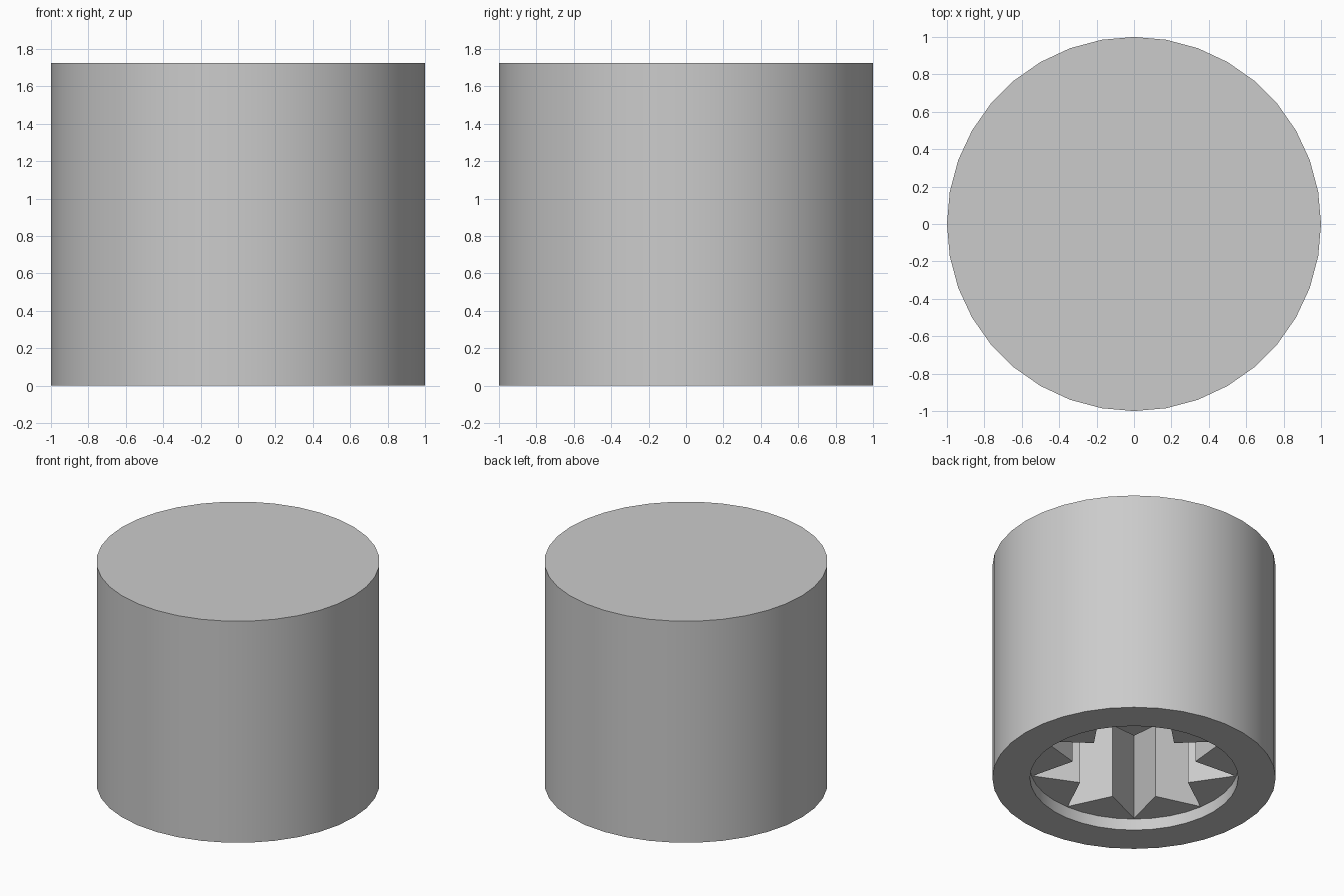
import bpy
import bmesh
from math import cos, sin, pi
from mathutils import Vector

old = bpy.data.objects.get("Cube")
if old:
    bpy.data.objects.remove(old, do_unlink=True)

SIDES = 36
HEIGHT = 1.725
BORE_R, BORE_DEPTH = 0.735, 0.09
TIP_R, VALLEY_R, SOCKET_TOP = 0.727, 0.44, 1.3


def polar(radius, step):
    a = -pi / 2 + 2 * pi * step / SIDES
    return Vector((radius * cos(a), radius * sin(a), 0))


def circle(radius):
    return [polar(radius, i) for i in range(SIDES)]


def star():
    """Nine-pointed outline: tip, edge middle, valley, edge middle, ..."""
    corners = [polar(VALLEY_R if i % 4 else TIP_R, i) for i in range(0, SIDES, 2)]
    points = []
    for i, p in enumerate(corners):
        points += [p, (p + corners[(i + 1) % len(corners)]) / 2]
    return points


# Plain grey material
grey = bpy.data.materials.new("plain grey")
grey.use_nodes = True
colour = (0.6, 0.6, 0.6, 1)
grey.diffuse_color = colour
grey.node_tree.nodes["Principled BSDF"].inputs["Base Color"].default_value = colour

# Outer wall, rim, shallow round recess, ledge and star socket as stacked rings
layers = [
    (circle(1), HEIGHT),
    (circle(1), 0),
    (circle(BORE_R), 0),
    (circle(BORE_R), BORE_DEPTH),
    (star(), BORE_DEPTH),
    (star(), SOCKET_TOP),
]
bm = bmesh.new()
rings = [[bm.verts.new((p.x, p.y, z)) for p in outline] for outline, z in layers]
for a, b in zip(rings, rings[1:]):
    for i in range(SIDES):
        j = (i + 1) % SIDES
        bm.faces.new((a[i], b[i], b[j], a[j]))

# Flat top and socket ceiling
bm.faces.new(rings[0])
bm.faces.new(list(reversed(rings[-1])))
bmesh.ops.recalc_face_normals(bm, faces=bm.faces)

mesh = bpy.data.meshes.new("socketed_cylinder")
bm.to_mesh(mesh)
bm.free()
mesh.materials.append(grey)
body = bpy.data.objects.new("socketed_cylinder", mesh)
bpy.context.collection.objects.link(body)

# Smooth round walls, crisp rims and star edges
bpy.ops.object.select_all(action="DESELECT")
body.select_set(True)
bpy.context.view_layer.objects.active = body
bpy.ops.object.shade_smooth_by_angle()
